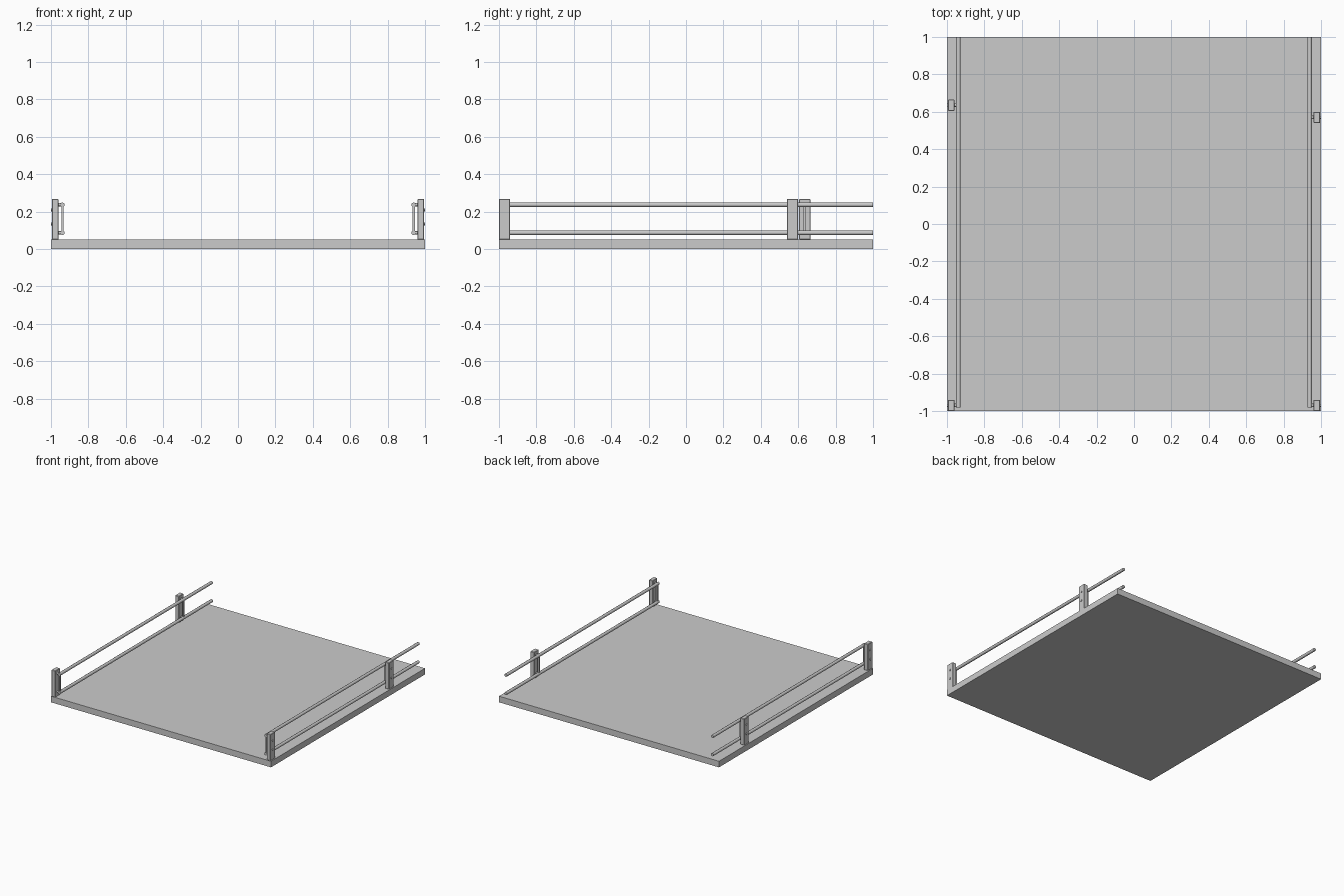
import bpy, math
from mathutils import Vector

if "Cube" in bpy.data.objects:
    bpy.data.objects.remove(bpy.data.objects["Cube"])


def box(name, x, y, z, bevel=0.0):
    bpy.ops.mesh.primitive_cube_add(size=1, location=(sum(x) / 2, sum(y) / 2, sum(z) / 2))
    o = bpy.context.object
    o.name = name
    o.scale = (abs(x[1] - x[0]), abs(y[1] - y[0]), abs(z[1] - z[0]))
    bpy.ops.object.transform_apply(location=False, rotation=False, scale=True)
    if bevel:
        m = o.modifiers.new("bevel", 'BEVEL')
        m.width = bevel
        m.segments = 1
    return o


def rod(name, a, b, r, sides=8):
    a, b = Vector(a), Vector(b)
    bpy.ops.mesh.primitive_cylinder_add(vertices=sides, radius=r, depth=(b - a).length,
                                        location=(a + b) / 2)
    o = bpy.context.object
    o.name = name
    o.rotation_euler = (b - a).to_track_quat('Z', 'Y').to_euler()
    bpy.ops.object.shade_smooth_by_angle(angle=math.radians(50))
    return o


# Deck slab
box("deck", (-1, 1), (-1, 1), (0, 0.05))

RAIL_Z = (0.087, 0.237)
for side, s, rear in (("left", -1, 0.635), ("right", 1, 0.57)):
    # Rails running to the back edge
    for label, z in zip(("lower", "upper"), RAIL_Z):
        rod(f"{side}_{label}_rail", (s * 0.939, -0.982, z), (s * 0.939, 1, z), 0.0125)

    for label, y in (("front", -0.97), ("rear", rear)):
        name = f"{side}_{label}"
        # Post
        box(name + "_post", (s * 0.96, s * 0.995), (y - 0.03, y + 0.03), (0.05, 0.268), 0.003)
        # Upright bracket bar between the rails
        box(name + "_bracket", (s * 0.934, s * 0.945), (y - 0.007, y + 0.007), (0.087, 0.237))
        # Arms and bolts joining rails to the post
        for z in RAIL_Z:
            rod(name + "_arm", (s * 0.94, y, z), (s * 0.962, y, z), 0.009)
        for z in (0.135, 0.21):
            rod(name + "_bolt", (s * 0.99, y, z), (s * 1.0, y, z), 0.008)
